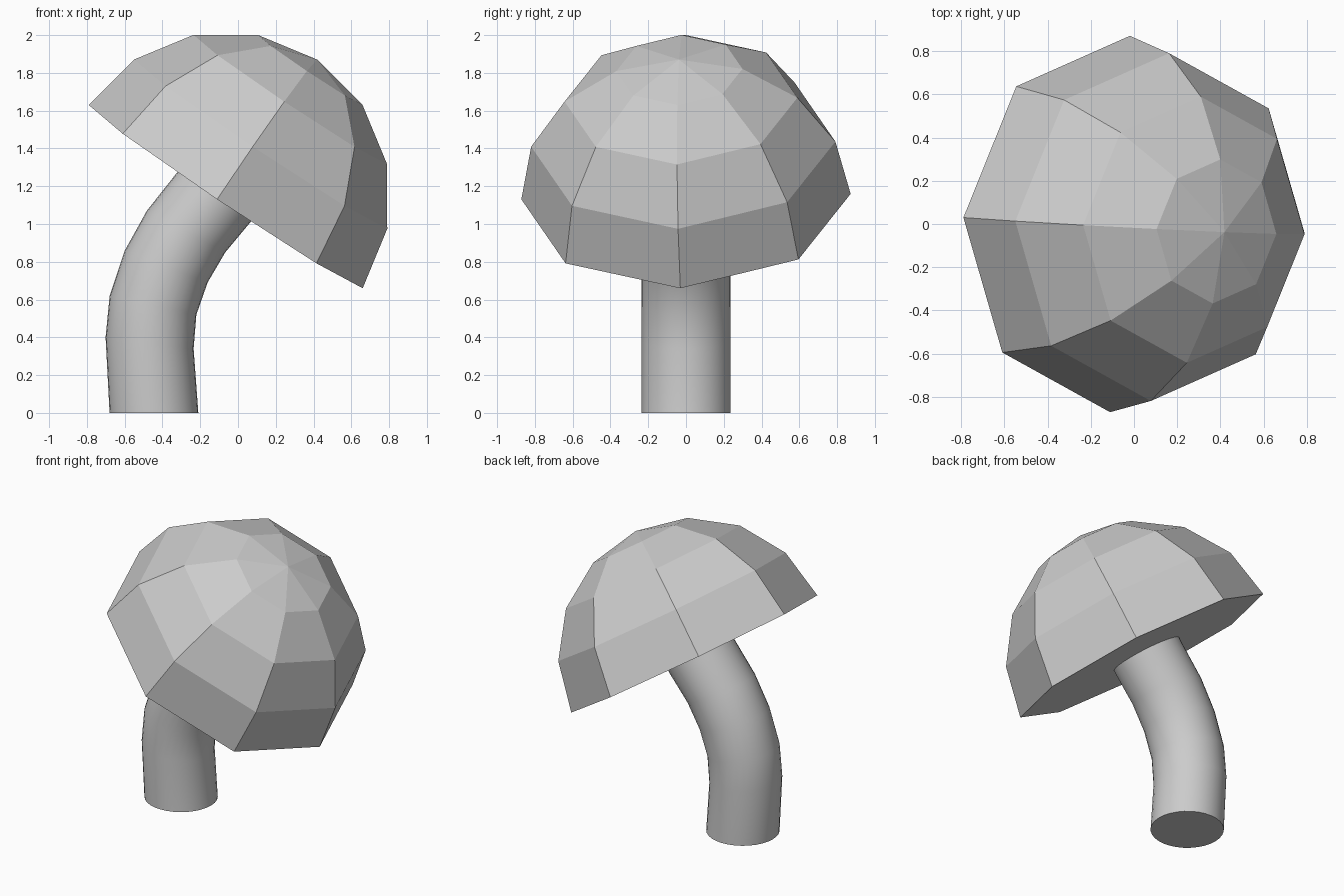
import bpy, bmesh, math
from mathutils import Vector, Matrix

if "Cube" in bpy.data.objects:
    bpy.data.objects.remove(bpy.data.objects["Cube"])


def make_object(name, bm):
    bmesh.ops.recalc_face_normals(bm, faces=bm.faces)
    mesh = bpy.data.meshes.new(name)
    bm.to_mesh(mesh)
    bm.free()
    obj = bpy.data.objects.new(name, mesh)
    bpy.context.collection.objects.link(obj)
    return obj


# Cap: lower-poly half sphere, closed underneath, tilted to the right
axis_x = Vector((0.725, -0.03, -0.485)).normalized()
axis_z = axis_x.cross(Vector((0.045, 0.87, 0.015))).normalized()
axis_y = axis_z.cross(axis_x)
tilt = Matrix((axis_x, axis_y, axis_z)).transposed().to_4x4()
bm = bmesh.new()
bmesh.ops.create_uvsphere(bm, u_segments=8, v_segments=8, radius=0.873)
bmesh.ops.bisect_plane(bm, geom=bm.verts[:] + bm.edges[:] + bm.faces[:], dist=1e-4,
                       plane_co=(0, 0, 0), plane_no=(0, 0, -1), clear_outer=True)
bmesh.ops.contextual_create(bm, geom=[e for e in bm.edges if e.is_boundary])
bm.transform(Matrix.Translation((-0.065, 0, 1.145)) @ tilt)
make_object("mushroom_cap", bm)

# Stem: smooth bent tube; each ring is (x, z, lean in degrees)
path = [(-0.445, 0, 0), (-0.468, 0.37, 7.4), (-0.45, 0.57, 12.3), (-0.38, 0.775, 21),
        (-0.275, 0.96, 28), (-0.125, 1.145, 33), (-0.06, 1.24, 34)]
SIDES, RADIUS = 32, 0.235
bm = bmesh.new()
rings = []
for x, z, lean in path:
    m = Matrix.Translation((x, 0, z)) @ Matrix.Rotation(math.radians(lean), 4, 'Y')
    rings.append([bm.verts.new(m @ Vector((RADIUS * math.cos(a), RADIUS * math.sin(a), 0)))
                  for a in (2 * math.pi * i / SIDES for i in range(SIDES))])
for low, high in zip(rings, rings[1:]):
    for i in range(SIDES):
        j = (i + 1) % SIDES
        bm.faces.new((low[i], low[j], high[j], high[i]))
bm.faces.new(rings[0])
bm.faces.new(rings[-1])
stem = make_object("mushroom_stem", bm)
bpy.context.view_layer.objects.active = stem
stem.select_set(True)
bpy.ops.object.shade_smooth_by_angle(angle=math.radians(40))
